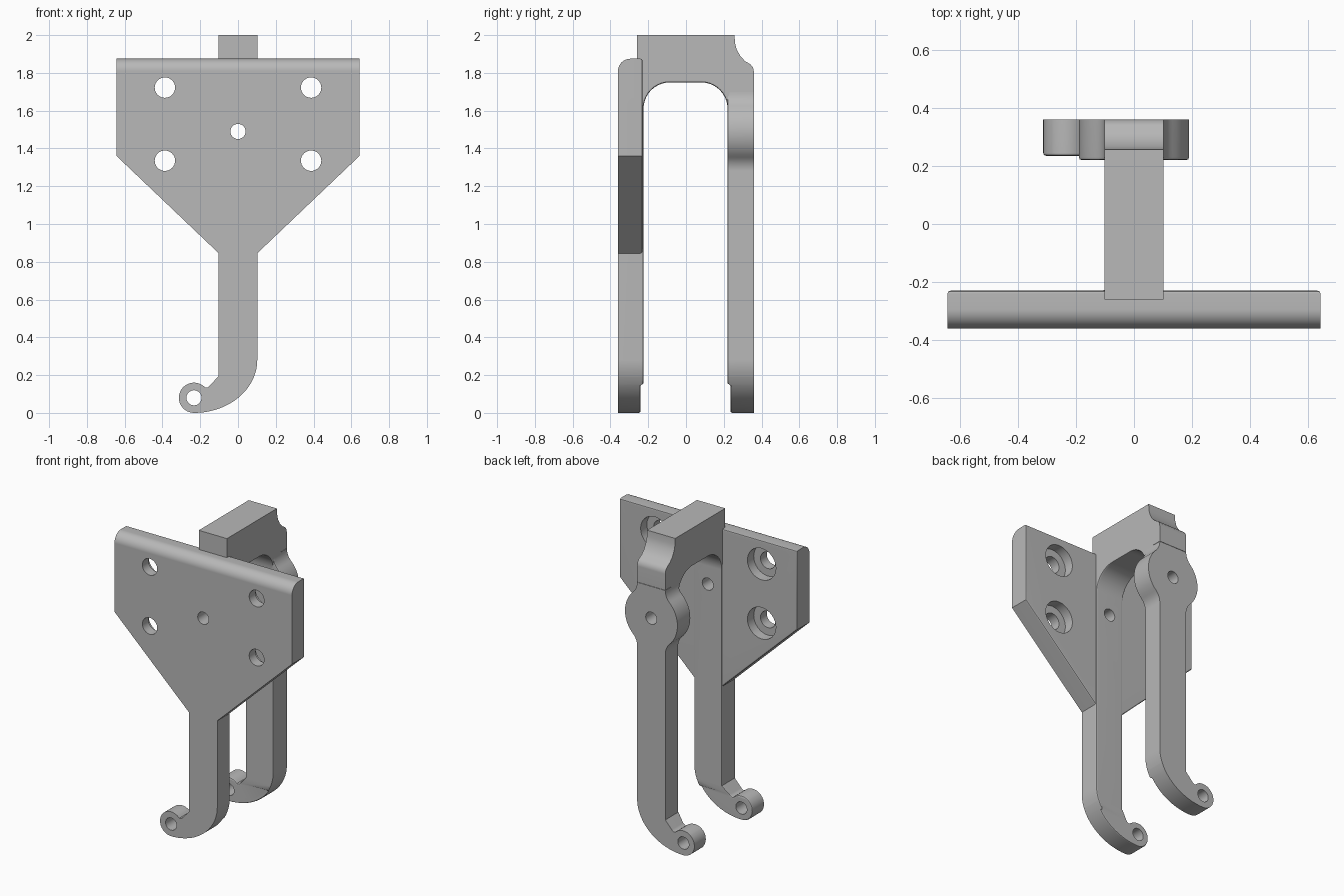
import bpy, bmesh
from math import sin, cos, radians, sqrt, atan2, degrees

cube = bpy.data.objects.get("Cube")
if cube:
    bpy.data.objects.remove(cube, do_unlink=True)

grey = bpy.data.materials.new("plain_grey")
grey.use_nodes = True
COLOUR = (0.48, 0.48, 0.48, 1)
grey.diffuse_color = COLOUR
for node in grey.node_tree.nodes:
    if node.type == 'BSDF_PRINCIPLED':
        node.inputs["Base Color"].default_value = COLOUR

HALF = 0.102      # half width of the arms
FRONT, BACK = -0.36, 0.36
HOLE_Z = 1.49


def arc(cx, cz, rx, rz, a0, a1, n):
    """Points along an elliptical arc, angles in degrees."""
    angles = [radians(a0 + (a1 - a0) * i / n) for i in range(n + 1)]
    return [(cx + rx * cos(a), cz + rz * sin(a)) for a in angles]


def prism(points, lo, hi, axis):
    """Extrude an outline along x (outline in y, z) or y (outline in x, z)."""
    bm = bmesh.new()
    place = (lambda p, t: (t, p[0], p[1])) if axis == 'x' else (lambda p, t: (p[0], t, p[1]))
    a = [bm.verts.new(place(p, lo)) for p in points]
    b = [bm.verts.new(place(p, hi)) for p in points]
    bm.faces.new(a)
    bm.faces.new(b[::-1])
    for i in range(len(a)):
        j = (i + 1) % len(a)
        bm.faces.new((a[i], b[i], b[j], a[j]))
    bmesh.ops.recalc_face_normals(bm, faces=bm.faces[:])
    return bm


def round_edges(bm, test, size, segments):
    """Bevel every edge whose two ends pass the test."""
    edges = [e for e in bm.edges if test(e.verts[0].co, e.verts[1].co)]
    bmesh.ops.bevel(bm, geom=edges, offset=size, segments=segments,
                    profile=0.5, affect='EDGES', clamp_overlap=False)


def make(name, bm):
    mesh = bpy.data.meshes.new(name)
    bm.to_mesh(mesh)
    bm.free()
    obj = bpy.data.objects.new(name, mesh)
    bpy.context.collection.objects.link(obj)
    mesh.materials.append(grey)
    return obj


def activate(obj):
    bpy.ops.object.select_all(action='DESELECT')
    obj.select_set(True)
    bpy.context.view_layer.objects.active = obj


def drill(obj, x, z, radius, lo, hi):
    """Cut a round hole along y."""
    cutter = make("cutter", prism(arc(x, z, radius, radius, 0, 348.75, 31), lo, hi, 'y'))
    cutter.hide_render = True
    mod = obj.modifiers.new("hole", 'BOOLEAN')
    mod.operation, mod.solver, mod.object = 'DIFFERENCE', 'EXACT', cutter
    activate(obj)
    bpy.ops.object.modifier_apply(modifier=mod.name)
    bpy.data.objects.remove(cutter, do_unlink=True)


def finish(obj):
    activate(obj)
    bpy.ops.object.shade_smooth_by_angle(angle=radians(32))
    mod = obj.modifiers.new("even_shading", 'WEIGHTED_NORMAL')
    mod.keep_sharp = True


def near(a, b):
    return abs(a - b) < 0.001


# Mounting plate with rounded top front edge and softened rear edges
PLATE_BACK, PLATE_TOP, PLATE_LOW = -0.23, 1.875, 0.845
right_side = [(0.643, PLATE_TOP), (0.643, 1.36), (HALF, PLATE_LOW)]
bm = prism(right_side + [(-x, z) for x, z in reversed(right_side)], FRONT, PLATE_BACK, 'y')
round_edges(bm, lambda p, q: near(p.y, FRONT) and near(q.y, FRONT)
            and near(p.z, PLATE_TOP) and near(q.z, PLATE_TOP), 0.065, 8)
round_edges(bm, lambda p, q: near(p.y, PLATE_BACK) and near(q.y, PLATE_BACK), 0.01, 2)
plate = make("mounting_plate", bm)
for x in (-0.387, 0.387):
    for z in (1.335, 1.722):
        drill(plate, x, z, 0.054, -0.5, 0)
        drill(plate, x, z, 0.103, -0.295, 0)     # counterbore
drill(plate, 0, HOLE_Z, 0.04, -0.5, 0)
finish(plate)

# Arched bridge with the rib that runs down behind the plate
IN_F, IN_B, CROWN, R = -0.225, 0.22, 1.75, 0.14
profile = [(-0.26, PLATE_LOW), (-0.26, 2), (0.257, 2), (0.259, 1.96), (0.268, 1.925),
           (0.288, 1.888), (0.313, 1.862), (0.34, 1.846), (0.355, 1.828), (BACK, 1.805),
           (BACK, 1.7), (0.3, 1.7), (0.3, 1.6), (IN_B, 1.6)]
profile += arc(IN_B - R, CROWN - R, R, R, 0, 90, 10)
profile += arc(IN_F + R, CROWN - R, R, R, 90, 180, 10)
profile += [(IN_F, PLATE_LOW)]
bm = prism(profile, -HALF, HALF, 'x')


def inner_arch(p, q):
    return near(p.x, q.x) and all(-0.23 < v.y < 0.225 and v.z < 1.76 for v in (p, q))


round_edges(bm, inner_arch, 0.01, 2)
bridge = make("arched_bridge", bm)
drill(bridge, 0, HOLE_Z, 0.04, -0.5, 0)
finish(bridge)

# Hook outline shared by both arms, running from the right edge round to the left
EYE_X, EYE_Z, EYE_R = -0.233, 0.08, 0.08
hook = arc(EYE_X, 0.28, HALF - EYE_X, 0.28, 0, -90, 20)
hook += arc(EYE_X, EYE_Z, EYE_R, EYE_R, -100, -310, 24)
hook += [(-0.173, 0.134), (-0.163, 0.134), (-0.153, 0.14), (-HALF, 0.196)]


def arm(name, upper, outer, inner, top):
    """An arm ending in a hook whose inner face steps back towards the outer one."""
    bm = prism(upper + hook, outer, inner, 'y')
    round_edges(bm, lambda p, q: near(p.y, inner) and near(q.y, inner)
                and not (near(p.z, top) and near(q.z, top)), 0.01, 2)
    for z in (0.19, 0.145):
        bmesh.ops.bisect_plane(bm, geom=bm.verts[:] + bm.edges[:] + bm.faces[:],
                               plane_co=(0, 0, z), plane_no=(0, 0, 1))
    step = 0.015 if outer > inner else -0.015
    for v in bm.verts:
        if abs(v.co.y) < 0.3 and (v.co.z < 0.146 or v.co.x < -0.17):
            if v.co.z < 0.2:
                v.co.y += step
    obj = make(name, bm)
    drill(obj, EYE_X, EYE_Z, 0.04, -0.5, 0.5)
    return obj


# Front arm below the plate
finish(arm("front_arm", [(-HALF, PLATE_LOW), (HALF, PLATE_LOW)], FRONT, IN_F, PLATE_LOW))

# Rear arm with a round boss blended into its sides
BOSS, BLEND, TOP = 0.19, 0.1, 1.702
rise = sqrt((BOSS + BLEND) ** 2 - (HALF + BLEND) ** 2)
turn = degrees(atan2(rise, HALF + BLEND))
side = arc(HALF + BLEND, HOLE_Z + rise, BLEND, BLEND, 180, 180 + turn, 6)
side += arc(0, HOLE_Z, BOSS, BOSS, turn, -turn, 16)[1:-1]
side += arc(HALF + BLEND, HOLE_Z - rise, BLEND, BLEND, 180 - turn, 180, 6)
TOP = HOLE_Z + rise
rear = arm("rear_arm", [(-x, z) for x, z in reversed(side)] + side, BACK, IN_B, TOP)
drill(rear, 0, HOLE_Z, 0.04, 0, 0.5)
finish(rear)
